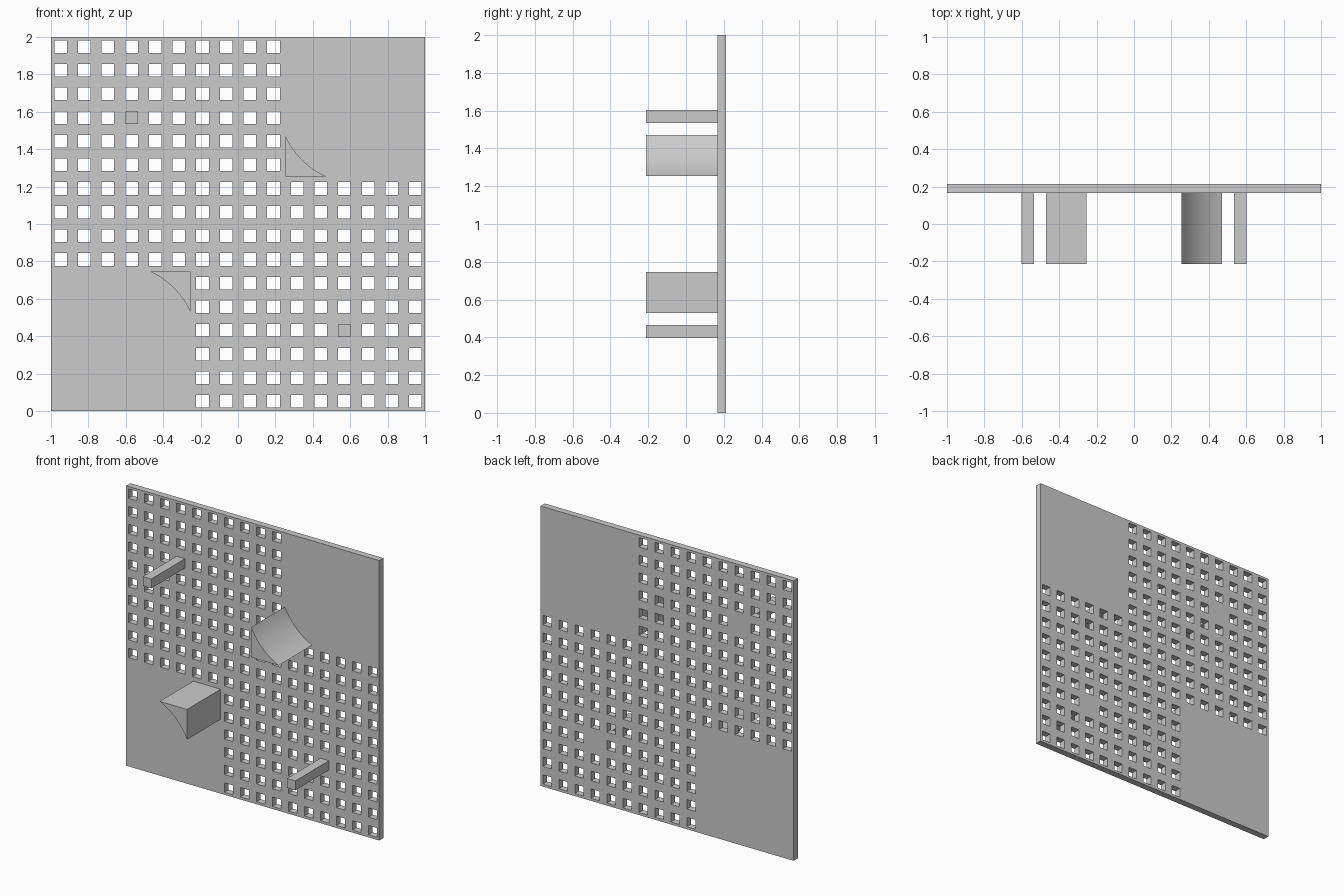
import bpy, bmesh, math
from mathutils import Vector

cube = bpy.data.objects.get("Cube")
if cube:
    bpy.data.objects.remove(cube)

N, PITCH, HOLE = 16, 0.1265, 0.067
FRONT, BACK, TIP = 0.166, 0.213, -0.213
PEGS = [(3, 12), (12, 3)]

grey = bpy.data.materials.new("plain grey")
grey.use_nodes = True
color = (0.6, 0.6, 0.6, 1)
grey.diffuse_color = color
grey.node_tree.nodes["Principled BSDF"].inputs["Base Color"].default_value = color


def finish(name, bm):
    bmesh.ops.recalc_face_normals(bm, faces=bm.faces)
    mesh = bpy.data.meshes.new(name)
    bm.to_mesh(mesh)
    bm.free()
    mesh.materials.append(grey)
    obj = bpy.data.objects.new(name, mesh)
    bpy.context.collection.objects.link(obj)
    return obj


def extrude_y(bm, faces, depth):
    """Thicken flat faces along y into a closed solid."""
    new = bmesh.ops.extrude_face_region(bm, geom=faces, use_keep_orig=True)["geom"]
    verts = [g for g in new if isinstance(g, bmesh.types.BMVert)]
    bmesh.ops.translate(bm, verts=verts, vec=(0, depth, 0))


def centre(i):
    return (i - (N - 1) / 2) * PITCH


def prism(name, points):
    bm = bmesh.new()
    face = bm.faces.new([bm.verts.new((x, TIP, z)) for x, z in points])
    extrude_y(bm, [face], FRONT - TIP)
    return finish(name, bm)


def is_hole(c, r):
    upper_block = c < 10 and r >= 6
    lower_block = c >= 6 and r < 10
    return (upper_block or lower_block) and (c, r) not in PEGS


# Perforated panel: odd cells of the edge grid are the hole positions
lines = [-1]
for i in range(N):
    lines += [centre(i) - HOLE / 2, centre(i) + HOLE / 2]
lines.append(1)
bm = bmesh.new()
grid = [[bm.verts.new((x, FRONT, z + 1)) for z in lines] for x in lines]
cells = []
for i in range(len(lines) - 1):
    for j in range(len(lines) - 1):
        if i % 2 and j % 2 and is_hole(i // 2, j // 2):
            continue
        cells.append(bm.faces.new((grid[i][j], grid[i + 1][j],
                                   grid[i + 1][j + 1], grid[i][j + 1])))
extrude_y(bm, cells, BACK - FRONT)
finish("perforated_panel", bm)

# Square pegs standing out of two holes
for name, (c, r) in zip(("upper_peg", "lower_peg"), PEGS):
    x, z, h = centre(c), centre(r) + 1, HOLE / 2
    prism(name, [(x - h, z - h), (x + h, z - h), (x + h, z + h), (x - h, z + h)])

# Corner wedges with a concave arc, one the half turn of the other
CORNER, LEG, TURN, STEPS = 0.254, 0.216, math.radians(40), 24
radius = LEG / math.sqrt(2) / math.sin(TURN / 2)
hub = CORNER + LEG / 2 + radius * math.cos(TURN / 2) / math.sqrt(2)
profile = [(CORNER, CORNER)]
for k in range(STEPS + 1):
    a = math.radians(225) + TURN * (k / STEPS - 0.5)
    profile.append((hub + radius * math.cos(a), hub + radius * math.sin(a)))
for name, s in (("upper_wedge", 1), ("lower_wedge", -1)):
    wedge = prism(name, [(s * x, 1 + s * z) for x, z in profile])
    bpy.ops.object.select_all(action="DESELECT")
    wedge.select_set(True)
    bpy.context.view_layer.objects.active = wedge
    bpy.ops.object.shade_smooth_by_angle(angle=math.radians(15))
